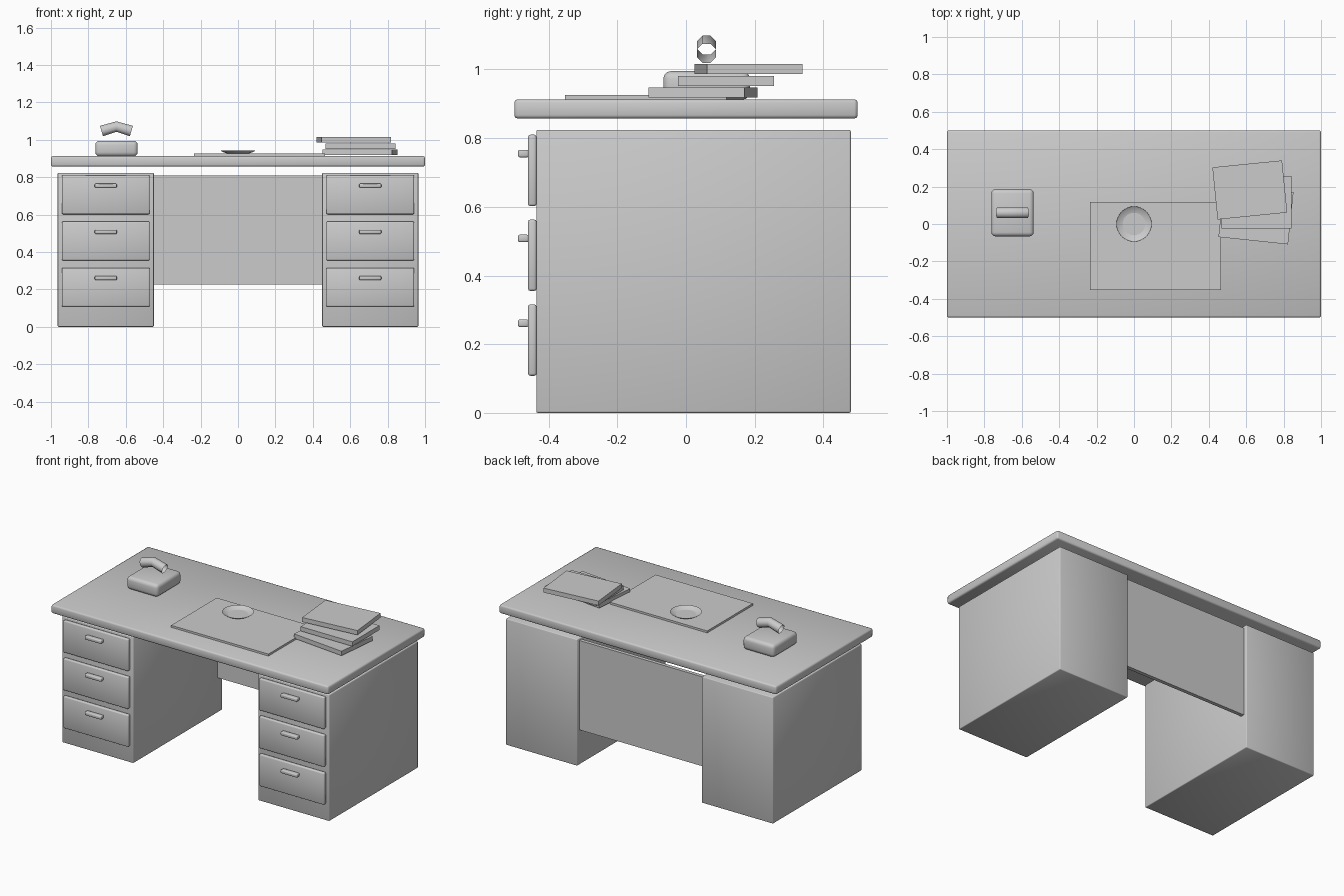
import bpy, bmesh, math

if "Cube" in bpy.data.objects:
    bpy.data.objects.remove(bpy.data.objects["Cube"], do_unlink=True)

grey = bpy.data.materials.new("plain_grey")
grey.use_nodes = True
shade = (0.6, 0.6, 0.6, 1)
grey.diffuse_color = shade
grey.node_tree.nodes["Principled BSDF"].inputs["Base Color"].default_value = shade


def finish(name, bm, smooth=True):
    """Turn a bmesh into a named grey object."""
    mesh = bpy.data.meshes.new(name)
    bm.to_mesh(mesh)
    bm.free()
    obj = bpy.data.objects.new(name, mesh)
    bpy.context.collection.objects.link(obj)
    mesh.materials.append(grey)
    if smooth:
        bpy.ops.object.select_all(action='DESELECT')
        obj.select_set(True)
        bpy.context.view_layer.objects.active = obj
        bpy.ops.object.shade_smooth_by_angle(angle=math.radians(50))
    return obj


def box(name, x, y, z, bevel=0.0, segments=2, turn=0.0):
    """Box from (low, high) ranges, with optional rounded edges and turn about z."""
    bm = bmesh.new()
    bmesh.ops.create_cube(bm, size=1)
    for v in bm.verts:
        v.co.x *= x[1] - x[0]
        v.co.y *= y[1] - y[0]
        v.co.z *= z[1] - z[0]
    if bevel:
        bmesh.ops.bevel(bm, geom=bm.edges[:], offset=bevel, segments=segments,
                        profile=0.5, affect='EDGES')
    obj = finish(name, bm, bool(bevel))
    obj.location = [(r[0] + r[1]) / 2 for r in (x, y, z)]
    obj.rotation_euler.z = math.radians(turn)
    return obj


def skin(name, rings):
    """Join equal rings of points into an open surface."""
    bm = bmesh.new()
    rows = [[bm.verts.new(p) for p in ring] for ring in rings]
    n = len(rows[0])
    for a, b in zip(rows, rows[1:]):
        for i in range(n):
            j = (i + 1) % n
            bm.faces.new((a[i], a[j], b[j], b[i]))
    return bm, rows


# Desk top and back panel
box("desk_top", (-1, 1), (-0.5, 0.5), (0.857, 0.913), 0.01)
box("back_panel", (-0.455, 0.455), (0.433, 0.457), (0.227, 0.81))

# Two pedestals, each with three drawers
for side, cx in (("right", -0.707), ("left", 0.707)):
    box(f"{side}_pedestal", (cx - 0.257, cx + 0.257), (-0.436, 0.48), (0, 0.824), 0.005)
    for i in range(3):
        mid = 0.706 - i * 0.247
        grip = mid + 0.049
        box(f"{side}_drawer_{i + 1}", (cx - 0.235, cx + 0.235), (-0.46, -0.435),
            (mid - 0.104, mid + 0.104), 0.007)
        box(f"{side}_handle_{i + 1}", (cx - 0.059, cx + 0.059), (-0.489, -0.458),
            (grip - 0.011, grip + 0.011), 0.005)

# Telephone base
box("telephone_base", (-0.763, -0.536), (-0.066, 0.186), (0.912, 0.995), 0.022, 3)

# Bent, open-ended handset tube above the base
rings = []
for x, z, lean in ((-0.08, 1.047, -0.3), (0, 1.071, 0), (0.08, 1.047, 0.3)):
    ring = []
    for k in range(8):
        a = math.tau * (k + 0.5) / 8
        up = 0.03 * math.sin(a)
        ring.append((x - 0.65 + lean * up, 0.06 + 0.03 * math.cos(a), z + up))
    rings.append(ring)
bm, rows = skin("handset", rings)
bmesh.ops.recalc_face_normals(bm, faces=bm.faces[:])
finish("telephone_handset", bm)

# Writing mat with a shallow dish
box("writing_mat", (-0.236, 0.466), (-0.352, 0.118), (0.913, 0.926))
rings = [[(r * math.cos(math.tau * k / 32), r * math.sin(math.tau * k / 32), z)
          for k in range(32)] for r, z in ((0.06, 0.928), (0.08, 0.934), (0.094, 0.944))]
bm, rows = skin("dish", rings)
bm.faces.new(rows[0])
finish("dish", bm)

# Stack of three books, each turned a little
for i, (cx, cy, low, turn) in enumerate(((0.652, 0.05, 0.918, -6),
                                         (0.655, 0.116, 0.952, 0),
                                         (0.619, 0.182, 0.987, 5.7))):
    box(f"book_{i + 1}", (cx - 0.187, cx + 0.187), (cy - 0.14, cy + 0.14),
        (low, low + 0.029), turn=turn)
